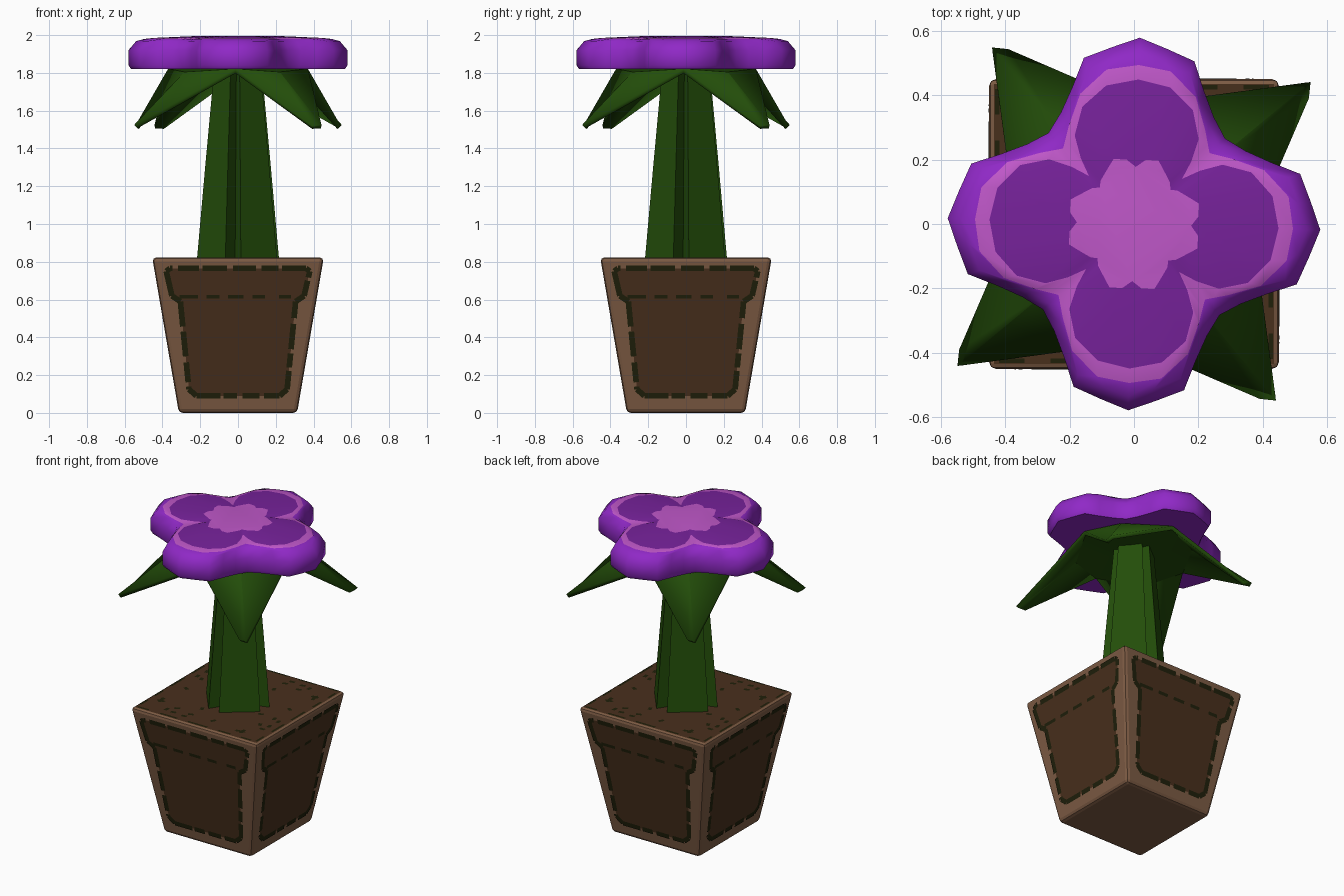
import bpy, bmesh, math, random
from mathutils import Vector, Matrix

if "Cube" in bpy.data.objects:
    bpy.data.objects.remove(bpy.data.objects["Cube"])

random.seed(4)


def material(name, rgb):
    m = bpy.data.materials.new(name)
    m.diffuse_color = (*rgb, 1)
    m.use_nodes = True
    m.node_tree.nodes["Principled BSDF"].inputs["Base Color"].default_value = m.diffuse_color
    return m


LIGHT_BROWN = material("light clay", (0.205, 0.105, 0.057))
DARK_BROWN = material("dark clay", (0.066, 0.029, 0.012))
OUTLINE = material("dark olive", (0.014, 0.014, 0.003))
GREEN = material("leaf green", (0.017, 0.076, 0.003))
PURPLE = material("bright purple", (0.28, 0.022, 0.57))
DEEP = material("deep purple", (0.185, 0.016, 0.33))
PINK = material("pink purple", (0.52, 0.095, 0.58))


def build(name, verts, faces, mats, indices=None, recalc=True, smooth=35):
    me = bpy.data.meshes.new(name)
    me.from_pydata([tuple(v) for v in verts], [], faces)
    for m in mats:
        me.materials.append(m)
    if indices:
        me.polygons.foreach_set("material_index", indices)
    if recalc:
        bm = bmesh.new()
        bm.from_mesh(me)
        bmesh.ops.recalc_face_normals(bm, faces=bm.faces)
        bm.to_mesh(me)
        bm.free()
    ob = bpy.data.objects.new(name, me)
    bpy.context.collection.objects.link(ob)
    if smooth:
        bpy.ops.object.select_all(action='DESELECT')
        ob.select_set(True)
        bpy.context.view_layer.objects.active = ob
        bpy.ops.object.shade_smooth_by_angle(angle=math.radians(smooth))
    return ob


def loft(rings):
    """Verts and side quads joining equal-length rings, plus both caps."""
    n = len(rings[0])
    verts = [v for r in rings for v in r]
    faces = []
    for k in range(len(rings) - 1):
        for i in range(n):
            j = (i + 1) % n
            faces.append((k*n + i, k*n + j, (k+1)*n + j, (k+1)*n + i))
    faces.append(tuple(reversed(range(n))))
    faces.append(tuple(range((len(rings) - 1)*n, len(rings)*n)))
    return verts, faces


def polar(r, deg, z):
    a = math.radians(deg)
    return (r*math.cos(a), r*math.sin(a), z)


# Pot: tapered square block with rounded edges
H = 0.822


def half(z):
    return 0.313 + 0.141*z/H


def square(z):
    w = half(z)
    return [(-w, -w, z), (w, -w, z), (w, w, z), (-w, w, z)]


pot = build("pot", *loft([square(0), square(H)]), [LIGHT_BROWN], smooth=0)
bev = pot.modifiers.new("round edges", 'BEVEL')
bev.width, bev.segments = 0.02, 2


# Painted plates on the four pot sides and the soil
def strips(p, q, dash, gap, width):
    """Dashed line from p to q as quads in the plane."""
    p, q = Vector(p), Vector(q)
    length = (q - p).length
    d = (q - p) / length
    n = Vector((-d.y, d.x)) * width / 2
    out, t = [], 0.0
    while t < length:
        e = min(t + dash*random.uniform(0.7, 1.4), length)
        a, b = p + d*t, p + d*e
        out.append([a - n, b - n, b + n, a + n])
        t = e + gap*random.uniform(0.6, 1.4)
    return out


def plates(name, polys, place, mat, turns):
    verts, faces = [], []
    for k in range(turns):
        rot = Matrix.Rotation(k*math.pi/2, 3, 'Z')
        for poly in polys:
            faces.append(tuple(range(len(verts), len(verts) + len(poly))))
            verts += [rot @ Vector(place(*p)) for p in poly]
    build(name, verts, faces, [mat], recalc=False, smooth=0)


right = [(0.22, 0.09), (0.26, 0.125), (0.305, 0.59), (0.35, 0.62), (0.38, 0.75), (0.36, 0.765)]
outline = right + [(-u, z) for u, z in reversed(right)]
plates("pot_side_panels", [outline],
       lambda u, z: (u, -half(z) - 0.003, z), DARK_BROWN, 4)
lines = []
for a, b in zip(outline, outline[1:] + outline[:1]):
    lines += strips(a, b, 0.10, 0.025, 0.03)
lines += strips((-0.31, 0.615), (0.31, 0.615), 0.07, 0.06, 0.02)
plates("pot_side_outlines", lines,
       lambda u, z: (u, -half(z) - 0.006, z), OUTLINE, 4)

s = 0.436
plates("soil", [[(-s, -s), (s, -s), (s, s), (-s, s)]],
       lambda x, y: (x, y, H + 0.002), DARK_BROWN, 1)
specks = []
for _ in range(10):
    x, y = random.uniform(-0.36, 0.3), random.uniform(-0.38, -0.24)
    a = random.uniform(0, math.pi)
    specks += strips((x, y), (x + 0.035*math.cos(a), y + 0.035*math.sin(a)), 0.06, 0.1, 0.022)
specks += strips((-0.42, -0.425), (0.42, -0.425), 0.1, 0.08, 0.014)
plates("soil_specks", specks, lambda x, y: (x, y, H + 0.004), OUTLINE, 4)

# Stem: four diagonal ribs with grooves between, tapering upwards
TWIST = -7


def stem_ring(scale, z):
    ring = []
    for k in range(4):
        a = 45 + TWIST + 90*k
        ring += [polar(0.218*scale, a - 34, z), polar(0.218*scale, a + 34, z),
                 polar(0.125*scale, a + 45, z)]
    return ring


build("stem", *loft([stem_ring(1, 0.81), stem_ring(0.80, 1.3), stem_ring(0.58, 1.82)]), [GREEN])

# Leaves: four pointed leaves drooping from a shared collar
verts, faces = [(0, 0, 1.835)], []
for k in range(4):
    a = 45 + TWIST + 90*k
    verts += [polar(0.37, a - 40, 1.822), polar(0.36, a, 1.805),
              polar(0.67, a - 2.3, 1.52), polar(0.705, a + 0.8, 1.525)]
for k in range(4):
    v, m, t, u = (1 + 4*k + i for i in range(4))
    w = 1 + 4*((k + 1) % 4)
    faces += [(0, v, m), (0, m, w), (v, t, m), (m, t, u), (m, u, w)]
leaves = build("leaves", verts, faces, [GREEN], recalc=False)
sol = leaves.modifiers.new("leaf thickness", 'SOLIDIFY')
sol.thickness, sol.offset = 0.025, -1

# Flower: four-petal clover lofted from half-petal outlines
RIM = [(0, .58), (.085, .548), (.172, .512), (.205, .42), (.238, .34), (.275, .275)]
BAND = [(0, .495), (.1, .478), (.18, .40), (.212, .30), (.222, .255), (.228, .228)]
PETAL = [(0, .45), (.1, .428), (.172, .36), (.193, .27), (.172, .20), (.145, .145)]
HEART = [(0, .178), (.03, .2), (.07, .2), (.09, .165), (.108, .132), (.11, .11)]


def clover(pts, z, scale=1.0):
    """Mirror the half petal, then turn it into four; counter-clockwise."""
    petal = [(-x, y) for x, y in reversed(pts[1:])] + pts[:-1]
    ring = []
    for k in range(4):
        rot = Matrix.Rotation(math.radians(-90*k - 1.8), 2)
        for p in petal:
            q = rot @ Vector(p) * scale
            ring.append((q.x, q.y, z))
    return ring[::-1]


rings = [clover(RIM, 1.82, 0.975), clover(RIM, 1.84), clover(RIM, 1.92),
         clover(RIM, 1.968, 0.93), clover(BAND, 1.980), clover(PETAL, 1.985),
         clover(HEART, 1.996)]
verts, faces = loft(rings)
n = len(rings[0])
colour = [i for i in (0, 0, 0, 0, 1, 2) for _ in range(n)] + [0, 1]
build("flower", verts, faces, [PURPLE, PINK, DEEP], colour, smooth=50)
